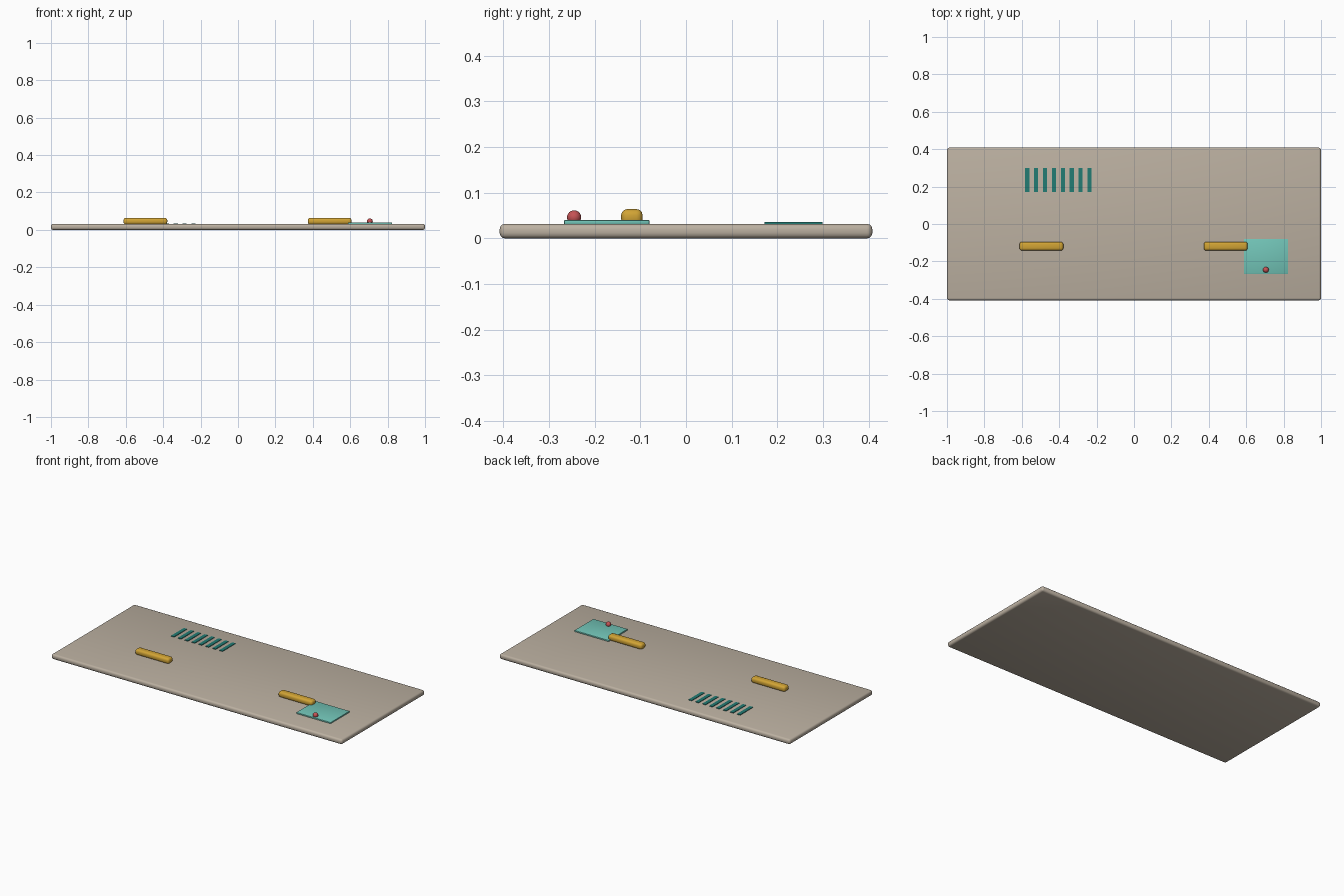
import bpy
import math

if "Cube" in bpy.data.objects:
    bpy.data.objects.remove(bpy.data.objects["Cube"])


def material(name, color):
    m = bpy.data.materials.new(name)
    m.diffuse_color = (*color, 1)
    m.use_nodes = True
    m.node_tree.nodes["Principled BSDF"].inputs["Base Color"].default_value = m.diffuse_color
    return m


BEIGE = material("warm_beige", (0.50, 0.435, 0.355))
GOLD = material("golden_yellow", (0.64, 0.37, 0.035))
AQUA = material("light_aqua", (0.17, 0.56, 0.48))
TEAL = material("dark_teal", (0.016, 0.20, 0.175))
RED = material("soft_red", (0.56, 0.085, 0.09))


def box(name, x, y, z, mat, bevel=0.0, segments=3):
    """Box from (min, max) ranges, with optional rounded edges."""
    bpy.ops.mesh.primitive_cube_add(
        size=1, location=(sum(x) / 2, sum(y) / 2, sum(z) / 2))
    ob = bpy.context.object
    ob.name = name
    ob.scale = (x[1] - x[0], y[1] - y[0], z[1] - z[0])
    bpy.ops.object.transform_apply(location=False, rotation=False, scale=True)
    ob.data.materials.append(mat)
    if bevel:
        mod = ob.modifiers.new("rounded_edges", 'BEVEL')
        mod.width = bevel
        mod.segments = segments
        bpy.ops.object.modifier_apply(modifier=mod.name)
        bpy.ops.object.shade_smooth_by_angle(angle=math.radians(35))
    return ob


# Main slab
box("panel", (-1, 1), (-0.408, 0.408), (0, 0.032), BEIGE, 0.012)

# Two grab handles
for side, cx in (("left", -0.495), ("right", 0.49)):
    box(f"handle_{side}", (cx - 0.117, cx + 0.117), (-0.142, -0.095),
        (0.029, 0.064), GOLD, 0.013)

# Row of vent slats
for i in range(8):
    cx = -0.571 + i * 0.0476
    box(f"vent_slat_{i + 1}", (cx - 0.011, cx + 0.011), (0.172, 0.299),
        (0.030, 0.0355), TEAL)

# Cover plate with its round knob
box("cover_plate", (0.588, 0.824), (-0.267, -0.080), (0.031, 0.040), AQUA, 0.002, 2)

bpy.ops.mesh.primitive_uv_sphere_add(
    segments=24, ring_count=12, radius=0.0155, location=(0.705, -0.245, 0.046))
knob = bpy.context.object
knob.name = "knob"
knob.data.materials.append(RED)
bpy.ops.object.shade_smooth()
